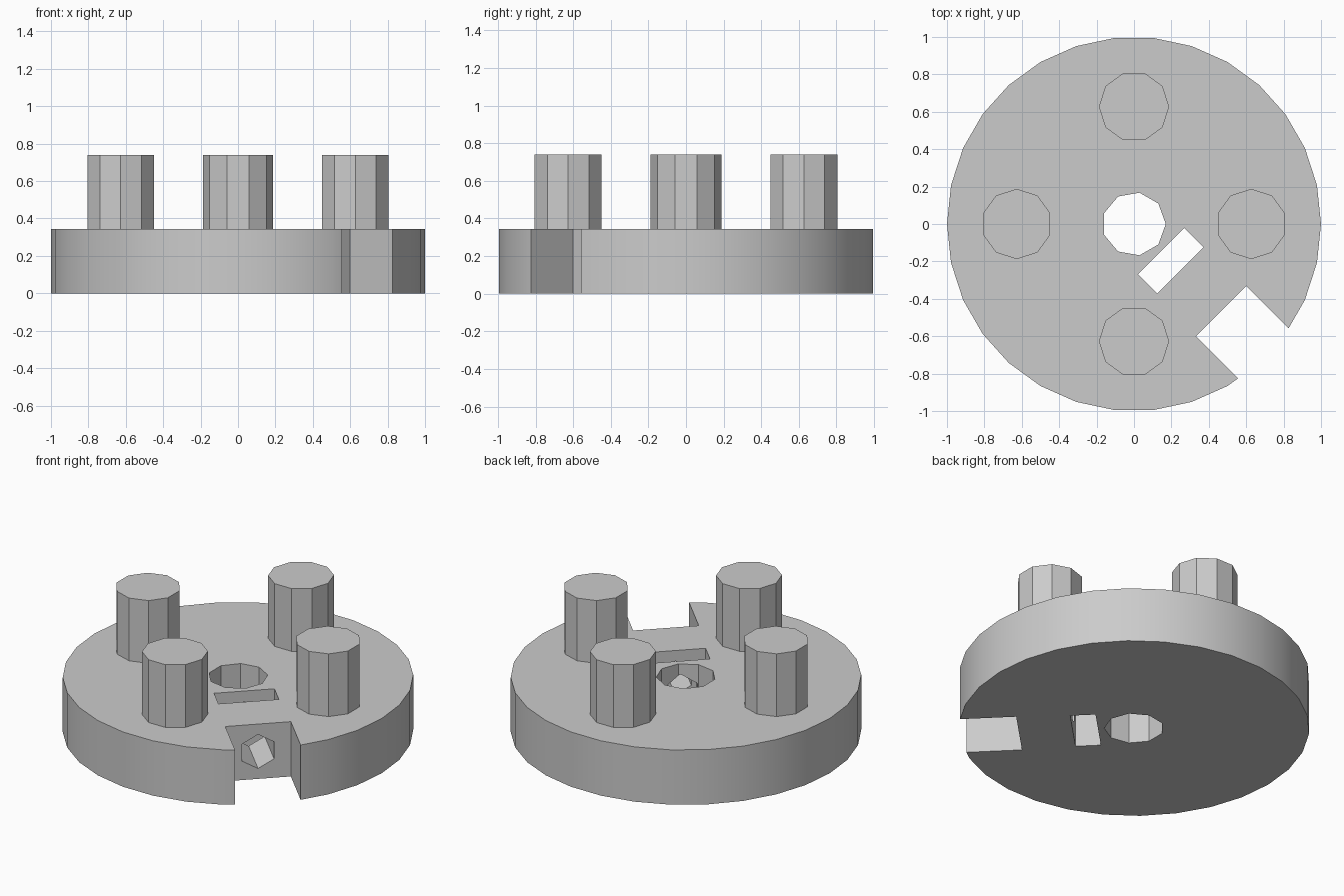
import bpy
from math import radians, sin, cos, pi
from mathutils import Matrix

if "Cube" in bpy.data.objects:
    bpy.data.objects.remove(bpy.data.objects["Cube"], do_unlink=True)

DISC_H, TOP, PEG_R, PEG_ORBIT = 0.345, 0.74, 0.188, 0.627
DIAGONAL = radians(-45)

grey = bpy.data.materials.new("plain grey")
grey.use_nodes = True
colour = (0.6, 0.6, 0.6, 1)
grey.diffuse_color = colour
grey.node_tree.nodes["Principled BSDF"].inputs["Base Color"].default_value = colour


def prism(name, sides, radius, z0, z1, centre=(0, 0), turn=0.0):
    """Upright prism whose first corner points along the turn angle."""
    ring = [(radius * cos(turn + 2 * pi * i / sides), radius * sin(turn + 2 * pi * i / sides))
            for i in range(sides)]
    verts = [(x, y, z) for z in (z0, z1) for x, y in ring]
    faces = [tuple(reversed(range(sides))), tuple(range(sides, 2 * sides))]
    for i in range(sides):
        j = (i + 1) % sides
        faces.append((i, j, j + sides, i + sides))
    mesh = bpy.data.meshes.new(name)
    mesh.from_pydata(verts, [], faces)
    mesh.materials.append(grey)
    obj = bpy.data.objects.new(name, mesh)
    obj.location = (*centre, 0)
    bpy.context.collection.objects.link(obj)
    return obj


def block(name, r0, r1, width):
    """Tall box spanning r0..r1 outwards along the diagonal."""
    obj = prism(name, 4, 0.5 ** 0.5, -0.5, 0.5, turn=pi / 4)
    obj.data.transform(Matrix.Rotation(DIAGONAL, 4, "Z")
                       @ Matrix.Translation(((r0 + r1) / 2, 0, DISC_H / 2))
                       @ Matrix.Diagonal((r1 - r0, width, 1, 1)))
    return obj


# Base disc
disc = prism("base_disc", 30, 1.0, 0, DISC_H)

# Centre hole, nut slot, edge notch and the hexagonal screw hole joining them
screw = prism("screw_cutter", 6, 0.107, 0.02, 0.8)
screw.data.transform(Matrix.Translation((0, 0, DISC_H / 2))
                     @ Matrix.Rotation(DIAGONAL, 4, "Z")
                     @ Matrix.Rotation(pi / 2, 4, "Y"))
cutters = [
    prism("bore_cutter", 9, 0.17, -0.2, 0.6),
    block("slot_cutter", 0.205, 0.35, 0.35),
    block("notch_cutter", 0.658, 1.3, 0.38),
    screw,
]
bpy.ops.object.select_all(action="DESELECT")
disc.select_set(True)
bpy.context.view_layer.objects.active = disc
for cutter in cutters:
    cutter.hide_render = True
    mod = disc.modifiers.new(cutter.name, "BOOLEAN")
    mod.operation = "DIFFERENCE"
    mod.solver = "EXACT"
    mod.object = cutter
    bpy.ops.object.modifier_apply(modifier=mod.name)
for cutter in cutters:
    bpy.data.objects.remove(cutter, do_unlink=True)

# Smooth rim, crisp cut edges
bpy.ops.object.shade_smooth_by_angle(angle=radians(25))

# Four ten-sided pegs
for i, side in enumerate(("left", "back", "right", "front")):
    a = i * pi / 2
    prism(side + "_peg", 10, PEG_R, DISC_H, TOP,
          (PEG_ORBIT * cos(a), PEG_ORBIT * sin(a)), a + pi / 2)
